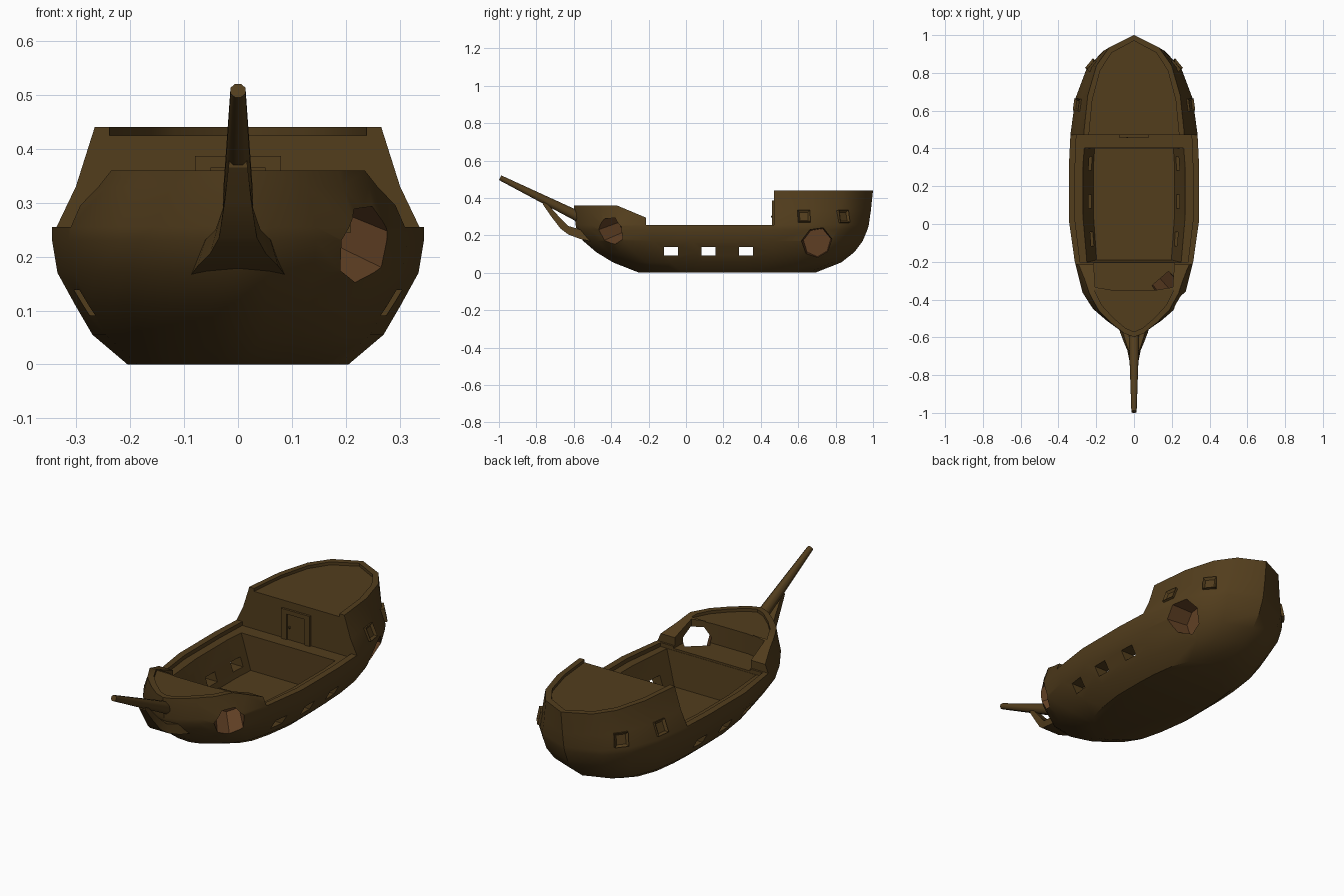
import bpy, bmesh, math, random
from mathutils import Vector, Matrix

if "Cube" in bpy.data.objects:
    bpy.data.objects.remove(bpy.data.objects["Cube"])

random.seed(4)

def material(name, color):
    m = bpy.data.materials.new(name)
    m.diffuse_color = color
    m.use_nodes = True
    m.node_tree.nodes["Principled BSDF"].inputs["Base Color"].default_value = m.diffuse_color
    return m

WOOD = material("dark_wood", (0.085, 0.047, 0.012, 1))
RAW = material("broken_wood", (0.12, 0.052, 0.018, 1))

def make(name, bm, slot=0):
    bmesh.ops.recalc_face_normals(bm, faces=bm.faces[:])
    for f in bm.faces:
        f.material_index = slot
    me = bpy.data.meshes.new(name)
    bm.to_mesh(me)
    bm.free()
    me.materials.append(WOOD)
    me.materials.append(RAW)
    ob = bpy.data.objects.new(name, me)
    bpy.context.collection.objects.link(ob)
    return ob

def loft(name, rings, slot=0):
    bm = bmesh.new()
    vs = [[bm.verts.new(p) for p in r] for r in rings]
    n = len(vs[0])
    for a, b in zip(vs, vs[1:]):
        for i in range(n):
            j = (i + 1) % n
            bm.faces.new((a[i], a[j], b[j], b[i]))
    bm.faces.new(vs[0])
    bm.faces.new(vs[-1])
    return make(name, bm, slot)

def box(name, x0, x1, y0, y1, z0, z1):
    r = lambda z: [(x0, y0, z), (x1, y0, z), (x1, y1, z), (x0, y1, z)]
    return loft(name, [r(z0), r(z1)])

def cut(ob, cutter):
    m = ob.modifiers.new("cut", 'BOOLEAN')
    m.operation, m.solver, m.object = 'DIFFERENCE', 'EXACT', cutter
    bpy.context.view_layer.objects.active = ob
    bpy.ops.object.modifier_apply(modifier=m.name)
    bpy.data.objects.remove(cutter)

def smooth(ob, deg=30):
    bpy.ops.object.select_all(action='DESELECT')
    ob.select_set(True)
    bpy.context.view_layer.objects.active = ob
    bpy.ops.object.shade_smooth_by_angle(angle=math.radians(deg))

# Hull plan outline: fraction of length, fraction of half width
PLAN = [(0, 0), (.012, .17), (.05, .42), (.09, .63), (.145, .79), (.25, .91), (.39, 1),
        (.57, 1), (.68, .975), (.8, .9), (.9, .73), (.96, .48), (1, 0)]

def outline(w, bow, stern, z, lo=-9, hi=9):
    pts = [(w * a, bow + u * (stern - bow)) for u, a in PLAN]
    pts = [p for p in pts if lo < p[1] < hi]
    left = [(-x, y) for x, y in reversed(pts) if x > 0]
    return [(x, y, z) for x, y in pts + left]

# Hull lofted from waterlines: z, half width, bow y, stern y
LEVELS = [(0, .205, -.25, .69), (.055, .27, -.39, .83), (.11, .302, -.48, .9),
          (.17, .335, -.55, .945), (.23, .345, -.585, .97), (.255, .345, -.59, .977),
          (.33, .308, -.598, .988), (.44, .272, -.6, 1.0)]
hull = loft("hull", [outline(w, b, s, z) for z, w, b, s in LEVELS])

# Sheer line with raised bow and stern
sheer = [(-.8, .36), (-.37, .36), (-.215, .295), (-.215, .255), (.47, .255), (.47, .6), (-.8, .6)]
cut(hull, loft("cutter", [[(x, y, z) for y, z in sheer] for x in (-.6, .6)]))

# Raised decks sunk inside their rims
cut(hull, loft("cutter", [outline(.245, -.6, .97, z, lo=.3) for z in (.425, .6)]))
cut(hull, loft("cutter", [outline(.268, -.57, .97, z, hi=-.3) for z in (.345, .6)]))

# Step-down behind the bow deck, with a curved front
step = [(.215, -.19), (.205, -.335), (.1, -.352), (-.1, -.352), (-.205, -.335), (-.215, -.19)]
cut(hull, loft("cutter", [[(x, y, z) for x, y in step] for z in (.245, .6)]))

# Waist: shallow shelf, then the deep well with sloping sides
shelf = [(.285, -.205), (.312, .02), (.312, .3), (.305, .47)]
shelf += [(-x, y) for x, y in reversed(shelf)]
cut(hull, loft("cutter", [[(x, y, z) for x, y in shelf] for z in (.235, .2555)]))

def well(z, w, y0, y1):
    p = [(w * .92, y0), (w, .05), (w, .3), (w * .97, y1)]
    return [(x, y, z) for x, y in p + [(-x, y) for x, y in reversed(p)]]
cut(hull, loft("cutter", [well(.06, .215, -.19, .4), well(.2558, .278, -.205, .402)]))

# Gun ports through both sides
for y in (-.08, .12, .32):
    cut(hull, box("cutter", -.5, .5, y - .037, y + .037, .091, .138))

# Broken holes on the right side
def hole(a, b, r, stretch, n):
    a, b = Vector(a), Vector(b)
    d = (b - a).normalized()
    side = d.cross(Vector((0, 0, 1))).normalized()
    up = side.cross(d)
    shape = []
    for i in range(n):
        t = 2 * math.pi * (i + .3) / n
        k = r * random.uniform(.9, 1.08)
        shape.append(side * math.cos(t) * k + up * math.sin(t) * k * stretch)
    cut(hull, loft("cutter", [[a + s * 1.02 for s in shape], [b + s * .8 for s in shape]], 1))

hole((.36, -.55, .165), (.14, -.295, .265), .088, 1.0, 7)
hole((.40, .70, .15), (.19, .70, .16), .092, 1.08, 7)

# Stern windows set on the hull skin
bpy.context.view_layer.update()
spots = []
for y in (.63, .84):
    hit, loc, nor, _ = hull.ray_cast(Vector((1, y, .3)), Vector((-1, 0, 0)))
    if hit:
        spots.append((loc.copy(), nor.copy()))
for loc, nor in spots:
    for s in (1, -1):
        bm = bmesh.new()
        bmesh.ops.create_cube(bm, size=1)
        bmesh.ops.scale(bm, vec=(.066, .068, .03), verts=bm.verts)
        bm.normal_update()
        top = [f for f in bm.faces if f.normal.z > .9]
        bmesh.ops.inset_region(bm, faces=top, thickness=.015)
        bmesh.ops.translate(bm, vec=(0, 0, -.011), verts=top[0].verts)
        ob = make("stern_window", bm)
        n = Vector((nor.x * s, nor.y, nor.z))
        p = Vector((loc.x * s, loc.y, loc.z)) - n * .003
        ob.matrix_world = Matrix.Translation(p) @ n.to_track_quat('Z', 'Y').to_matrix().to_4x4()

# Cabin door with frame and knob
frame = [(-.08, .235), (-.08, .387), (.08, .387), (.08, .235),
         (.05, .235), (.05, .365), (-.05, .365), (-.05, .235)]
loft("door_frame", [[(x, y, z) for x, z in frame] for y in (.459, .475)])
box("door", -.05, .05, .466, .475, .235, .365)
bm = bmesh.new()
bmesh.ops.create_icosphere(bm, subdivisions=1, radius=.007,
                           matrix=Matrix.Translation((-.035, .461, .3)))
make("door_knob", bm)

# Bowsprit
a, b = Vector((0, -.54, .283)), Vector((0, -.994, .508))
q = (b - a).to_track_quat('Z', 'Y')
def ring(c, r):
    return [c + q @ Vector((r * math.cos(t), r * math.sin(t), 0))
            for t in [math.pi / 8 + i * math.pi / 4 for i in range(8)]]
smooth(loft("bowsprit", [ring(a, .032), ring(b, .015)]), 50)

# Curved knee under the bowsprit: y, half width, low z, high z
KNEE = [(-.765, .018, .365, .392), (-.72, .025, .30, .345), (-.67, .035, .235, .29),
        (-.63, .052, .205, .25), (-.57, .075, .182, .232), (-.50, .088, .165, .21)]
smooth(loft("bow_knee", [[(-w, y, z0), (w, y, z0), (w * .8, y, z1), (-w * .8, y, z1)]
                         for y, w, z0, z1 in KNEE]), 30)
smooth(hull, 32)
